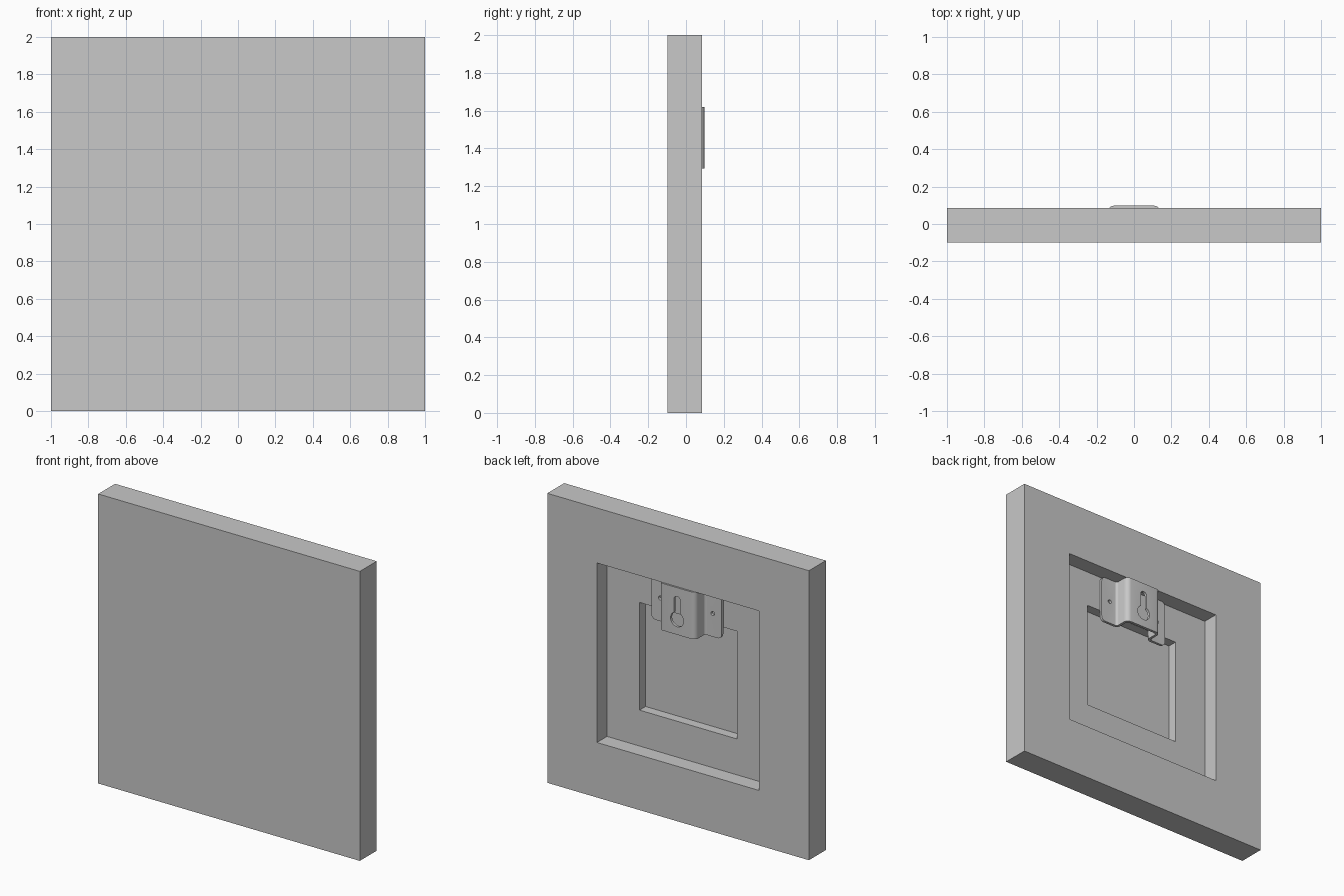
import bpy, bmesh
from math import sin, cos, radians

cube = bpy.data.objects.get("Cube")
if cube:
    bpy.data.objects.remove(cube, do_unlink=True)

grey = bpy.data.materials.new("plain grey")
grey.use_nodes = True
grey.diffuse_color = (0.58, 0.58, 0.58, 1)
grey.node_tree.nodes["Principled BSDF"].inputs["Base Color"].default_value = grey.diffuse_color


def make_object(name, bm):
    mesh = bpy.data.meshes.new(name)
    bm.to_mesh(mesh)
    bm.free()
    obj = bpy.data.objects.new(name, mesh)
    bpy.context.collection.objects.link(obj)
    mesh.materials.append(grey)
    return obj


def activate(obj):
    bpy.ops.object.select_all(action='DESELECT')
    obj.select_set(True)
    bpy.context.view_layer.objects.active = obj


def arc(cx, cy, r, start, end, steps):
    """Points along an arc, angles in degrees."""
    angles = [radians(start + (end - start) * i / steps) for i in range(steps + 1)]
    return [(cx + r * cos(a), cy + r * sin(a)) for a in angles]


def prism(bm, outline, y0, y1):
    """Extrude an x-z outline along y."""
    face = bm.faces.new([bm.verts.new((x, y0, z)) for x, z in outline])
    new = bmesh.ops.extrude_face_region(bm, geom=[face])["geom"]
    bmesh.ops.translate(bm, vec=(0, y1 - y0, 0),
                        verts=[v for v in new if isinstance(v, bmesh.types.BMVert)])


# Square panel with a stepped recess in the back: (half width, y) of each ring
BACK, FLOOR = 0.086, -0.024
steps = [(1, -0.098), (1, BACK), (0.62, BACK), (0.62, FLOOR), (0.372, FLOOR), (0.372, -0.09)]
bm = bmesh.new()
rings = [[bm.verts.new((sx * h, y, 1 + sz * h))
          for sx, sz in ((-1, -1), (1, -1), (1, 1), (-1, 1))] for h, y in steps]
for a, b in zip(rings, rings[1:]):
    for i in range(4):
        j = (i + 1) % 4
        bm.faces.new((a[i], a[j], b[j], b[i]))
bm.faces.new(rings[0])
bm.faces.new(rings[-1])
bmesh.ops.recalc_face_normals(bm, faces=bm.faces)
make_object("panel", bm)

# Hanger bracket: bent sheet with a raised middle and two side flanges
THICK, BEND, WALL, EDGE = 0.018, 0.025, 0.131, 0.268
LOW, HIGH = 1.295, 1.62
plate_y, flange_y = 0.098 - THICK / 2, FLOOR + THICK / 2
half = arc(WALL - BEND, plate_y - BEND, BEND, 90, 0, 6)
half += arc(WALL + BEND, flange_y + BEND, BEND, 180, 270, 6)
half.append((EDGE, flange_y))
profile = [(-x, y) for x, y in reversed(half)] + half
bm = bmesh.new()
low = [bm.verts.new((x, y, LOW)) for x, y in profile]
high = [bm.verts.new((x, y, HIGH)) for x, y in profile]
for i in range(len(profile) - 1):
    bm.faces.new((low[i], low[i + 1], high[i + 1], high[i]))
bmesh.ops.bevel(bm, geom=[low[0], low[-1], high[0], high[-1]], offset=0.03,
                segments=5, profile=0.5, affect='VERTICES')
bracket = make_object("hanger_bracket", bm)

# Keyhole slot and screw holes
bm = bmesh.new()
keyhole = arc(0, 1.40, 0.05, 120, 420, 24) + arc(0, 1.535, 0.025, 0, 180, 10)
prism(bm, keyhole, 0.05, 0.15)
for side in (-1, 1):
    prism(bm, arc(side * 0.2, 1.455, 0.014, 0, 337.5, 15), -0.06, 0.03)
bmesh.ops.recalc_face_normals(bm, faces=bm.faces)
cutter = make_object("hole_cutter", bm)
cutter.hide_render = True

solid = bracket.modifiers.new("sheet thickness", 'SOLIDIFY')
solid.thickness, solid.offset = THICK, 0
holes = bracket.modifiers.new("holes", 'BOOLEAN')
holes.object, holes.operation, holes.solver = cutter, 'DIFFERENCE', 'EXACT'
activate(bracket)
for name in [m.name for m in bracket.modifiers]:
    bpy.ops.object.modifier_apply(modifier=name)
bpy.data.objects.remove(cutter, do_unlink=True)
bpy.ops.object.shade_smooth_by_angle(angle=radians(35))
